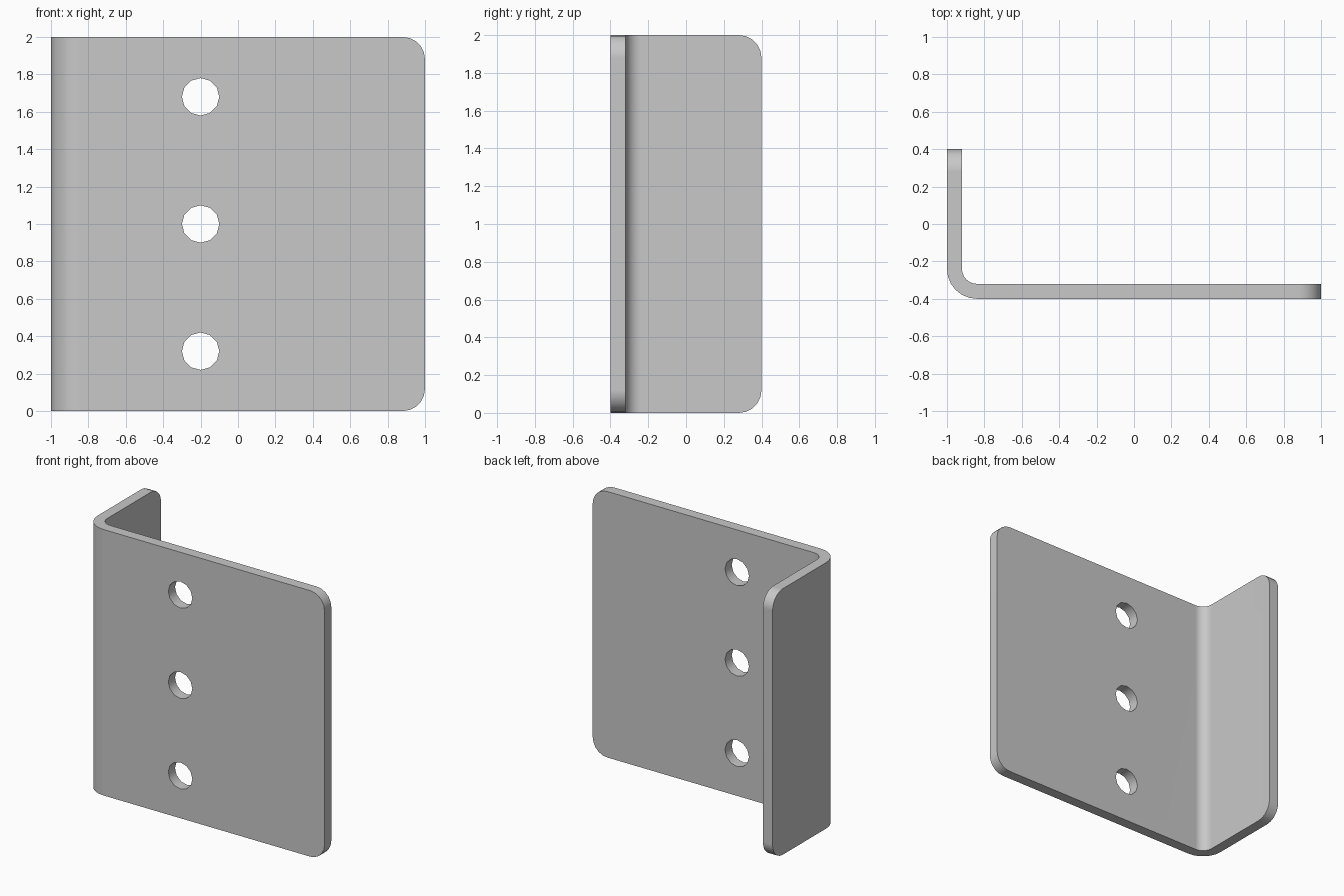
import bpy, bmesh
from math import cos, sin, pi, radians

if "Cube" in bpy.data.objects:
    bpy.data.objects.remove(bpy.data.objects["Cube"], do_unlink=True)

HEIGHT = 2.0
THICK = 0.08
BEND = 0.16        # outer bend radius
CORNER = 0.12      # rounded free corners
HOLE = 0.1
X0, X1, Y0, Y1 = -1.0, 1.0, -0.4, 0.4

steel = bpy.data.materials.new("plain grey steel")
steel.use_nodes = True
grey = (0.58, 0.58, 0.58, 1)
steel.diffuse_color = grey
steel.node_tree.nodes["Principled BSDF"].inputs["Base Color"].default_value = grey


def bend_arc(radius, steps=6):
    """Quarter arc from the side flange round to the front plate."""
    cx, cy = X0 + BEND, Y0 + BEND
    angles = [pi + pi / 2 * i / steps for i in range(steps + 1)]
    return [(cx + radius * cos(a), cy + radius * sin(a)) for a in angles]


# Bent sheet: L profile with a rounded bend, extruded upwards
outer = [(X0, Y1)] + bend_arc(BEND) + [(X1, Y0)]
inner = [(X0 + THICK, Y1)] + bend_arc(BEND - THICK) + [(X1, Y0 + THICK)]
bm = bmesh.new()
profile = bm.faces.new([bm.verts.new((x, y, 0)) for x, y in outer + inner[::-1]])
raised = bmesh.ops.extrude_face_region(bm, geom=[profile])["geom"]
bmesh.ops.translate(bm, vec=(0, 0, HEIGHT),
                    verts=[v for v in raised if isinstance(v, bmesh.types.BMVert)])
bmesh.ops.recalc_face_normals(bm, faces=bm.faces)


# Round the four free corners
def at_free_end(edge):
    a, b = (v.co for v in edge.verts)
    level = abs(a.z - b.z) < 1e-4
    return level and (min(a.x, b.x) > X1 - 1e-4 or min(a.y, b.y) > Y1 - 1e-4)


bmesh.ops.bevel(bm, geom=[e for e in bm.edges if at_free_end(e)], offset=CORNER,
                segments=5, profile=0.5, affect='EDGES')
mesh = bpy.data.meshes.new("angle_bracket")
bm.to_mesh(mesh)
bm.free()
mesh.materials.append(steel)
bracket = bpy.data.objects.new("angle_bracket", mesh)
bpy.context.collection.objects.link(bracket)

# Three bolt holes through the front plate
bpy.context.view_layer.objects.active = bracket
for z in (0.32, 1.0, 1.68):
    bpy.ops.mesh.primitive_cylinder_add(vertices=12, radius=HOLE, depth=0.3,
                                        location=(-0.2, Y0 + THICK / 2, z),
                                        rotation=(pi / 2, 0, 0))
    cutter = bpy.context.object
    cutter.name = "hole_cutter"
    cutter.hide_render = True
    cutter.data.materials.append(steel)
    bpy.context.view_layer.objects.active = bracket
    cut = bracket.modifiers.new("bolt_hole", 'BOOLEAN')
    cut.operation = 'DIFFERENCE'
    cut.solver = 'EXACT'
    cut.object = cutter
    bpy.ops.object.modifier_apply(modifier=cut.name)
    bpy.data.objects.remove(cutter, do_unlink=True)

# Smooth bends and holes, crisp sheet edges, flat plates
bpy.ops.object.select_all(action='DESELECT')
bracket.select_set(True)
bpy.ops.object.shade_smooth_by_angle(angle=radians(35))
weighted = bracket.modifiers.new("flat_plates", 'WEIGHTED_NORMAL')
weighted.keep_sharp = True
